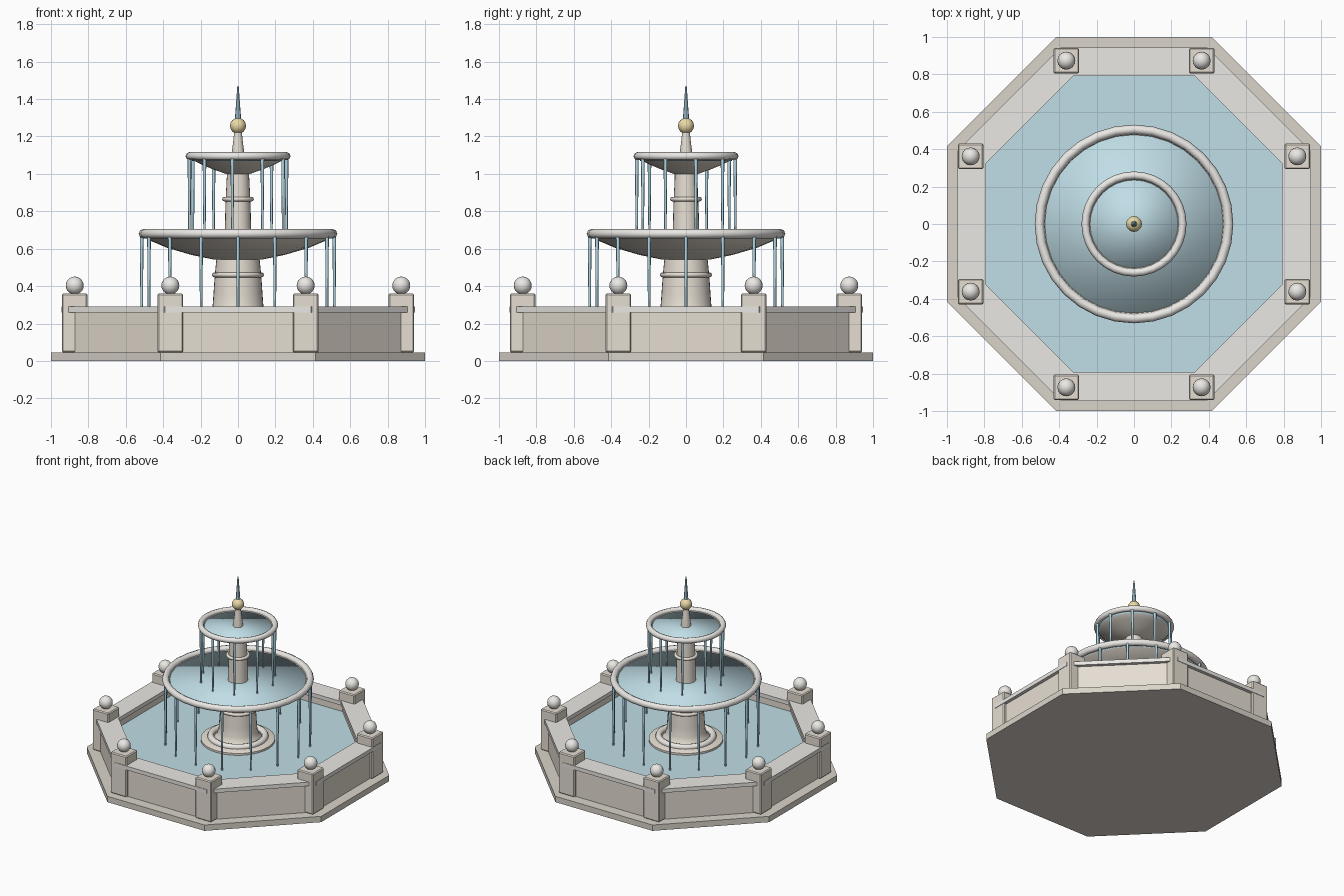
import bpy, math
from math import pi, cos, sin

if "Cube" in bpy.data.objects:
    bpy.data.objects.remove(bpy.data.objects["Cube"])


def mat(name, c):
    m = bpy.data.materials.new(name)
    m.diffuse_color = (*c, 1)
    m.use_nodes = True
    m.node_tree.nodes["Principled BSDF"].inputs["Base Color"].default_value = m.diffuse_color
    return m


STONE = mat("stone", (0.79, 0.73, 0.65))
DARK = mat("dark_stone", (0.70, 0.66, 0.59))
LIGHT = mat("light_stone", (0.83, 0.81, 0.78))
WATER = mat("water", (0.53, 0.73, 0.80))
JET = mat("jet_water", (0.45, 0.69, 0.79))
GOLD = mat("gold", (0.82, 0.70, 0.38))


def finish(name, m, smooth=None):
    o = bpy.context.object
    o.name = name
    o.data.materials.append(m)
    if smooth == "all":
        bpy.ops.object.shade_smooth()
    elif smooth:
        bpy.ops.object.shade_smooth_by_angle(angle=math.radians(smooth))
    return o


def lathe(name, prof, m, n=32, phase=0, loop=False, smooth=40):
    """Revolve (radius, z) points given bottom to top; loop closes the section, otherwise caps."""
    k = len(prof)
    verts = [(r * cos(phase + 2 * pi * i / n), r * sin(phase + 2 * pi * i / n), z)
             for i in range(n) for r, z in prof]
    faces = []
    for i in range(n):
        a, b = i * k, (i + 1) % n * k
        for j in range(k if loop else k - 1):
            j2 = (j + 1) % k
            faces.append((a + j, b + j, b + j2, a + j2))
    if not loop:
        faces.append([i * k for i in reversed(range(n))])
        faces.append([i * k + k - 1 for i in range(n)])
    me = bpy.data.meshes.new(name)
    me.from_pydata(verts, [], faces)
    o = bpy.data.objects.new(name, me)
    bpy.context.collection.objects.link(o)
    bpy.ops.object.select_all(action='DESELECT')
    o.select_set(True)
    bpy.context.view_layer.objects.active = o
    return finish(name, m, smooth)


def octagon(name, prof, m, loop=False):
    s = 1 / cos(pi / 8)
    return lathe(name, [(r * s, z) for r, z in prof], m, 8, pi / 8, loop, None)


def torus(name, R, r, z, m, n=32, minor=8):
    bpy.ops.mesh.primitive_torus_add(major_radius=R, minor_radius=r, location=(0, 0, z),
                                     major_segments=n, minor_segments=minor)
    return finish(name, m, 60)


def ball(name, r, loc, m, n=16, rings=10):
    bpy.ops.mesh.primitive_uv_sphere_add(radius=r, location=loc, segments=n, ring_count=rings)
    return finish(name, m, 60)


def jets(name, count, R, z0, z1, phase=0):
    for i in range(count):
        a = phase + 2 * pi * i / count
        bpy.ops.mesh.primitive_cone_add(vertices=8, radius1=0.006, radius2=0.010, depth=z1 - z0,
                                        location=(R * cos(a), R * sin(a), (z0 + z1) / 2))
        finish(f"{name}_{i + 1}", JET, 50)


# octagonal pool
octagon("base_slab", [(1.0, 0), (1.0, 0.045)], DARK)
octagon("pool_wall", [(0.80, 0.045), (0.92, 0.045), (0.92, 0.26), (0.80, 0.26)], STONE, True)
octagon("coping", [(0.79, 0.26), (0.945, 0.26), (0.945, 0.29), (0.79, 0.29)], LIGHT, True)
octagon("pool_water", [(0.80, 0.05), (0.80, 0.21)], WATER)

# corner posts with ball finials
for i in range(8):
    a = pi / 8 + i * pi / 4
    x, y = 0.945 * cos(a), 0.945 * sin(a)
    bpy.ops.mesh.primitive_cube_add(size=1, location=(x, y, 0.2025))
    post = bpy.context.object
    post.scale = (0.137, 0.137, 0.315)
    bpy.ops.object.transform_apply(location=False, rotation=False)
    bev = post.modifiers.new("bevel", 'BEVEL')
    bev.width = 0.007
    bev.segments = 1
    finish(f"post_{i + 1}", STONE)
    ball(f"post_ball_{i + 1}", 0.048, (x, y, 0.403), LIGHT)

# lower column
lathe("column_foot", [(0.26, 0.15), (0.26, 0.225), (0.235, 0.235)], STONE)
torus("foot_ring", 0.19, 0.024, 0.24, LIGHT)
lathe("lower_column", [(0.18, 0.22), (0.15, 0.25), (0.136, 0.29), (0.131, 0.36),
                       (0.127, 0.42), (0.122, 0.48), (0.114, 0.56)], STONE)
torus("lower_column_ring", 0.126, 0.013, 0.46, STONE)

# lower basin
lathe("lower_basin", [(0.10, 0.54), (0.13, 0.542), (0.25, 0.567), (0.38, 0.605), (0.47, 0.643),
                      (0.505, 0.67), (0.49, 0.69), (0.46, 0.655), (0.10, 0.60)], STONE)
torus("lower_rim", 0.506, 0.025, 0.68, LIGHT)
lathe("lower_basin_water", [(0.49, 0.655), (0.49, 0.675)], WATER, smooth="all")

# upper column and basin
lathe("upper_column", [(0.074, 0.64), (0.070, 0.70), (0.068, 0.80), (0.064, 0.90), (0.058, 1.02)],
      STONE, 24)
torus("upper_column_ring", 0.073, 0.012, 0.865, STONE, 24)
lathe("upper_basin", [(0.05, 0.998), (0.065, 1.0), (0.13, 1.023), (0.20, 1.052), (0.245, 1.075),
                      (0.258, 1.09), (0.245, 1.10), (0.22, 1.075), (0.05, 1.04)], STONE)
torus("upper_rim", 0.26, 0.021, 1.095, LIGHT)
lathe("upper_basin_water", [(0.247, 1.07), (0.247, 1.09)], WATER, smooth="all")

# finial and central spout
lathe("finial_stem", [(0.036, 1.07), (0.033, 1.12), (0.026, 1.17), (0.020, 1.23)], STONE, 16)
ball("gold_ball", 0.043, (0, 0, 1.257), GOLD, 12, 8)
lathe("top_spout", [(0.019, 1.26), (0.004, 1.467)], JET, 8)

# falling water
jets("lower_jet", 16, 0.515, 0.20, 0.68)
jets("upper_jet", 10, 0.265, 0.665, 1.09, 0.2)
